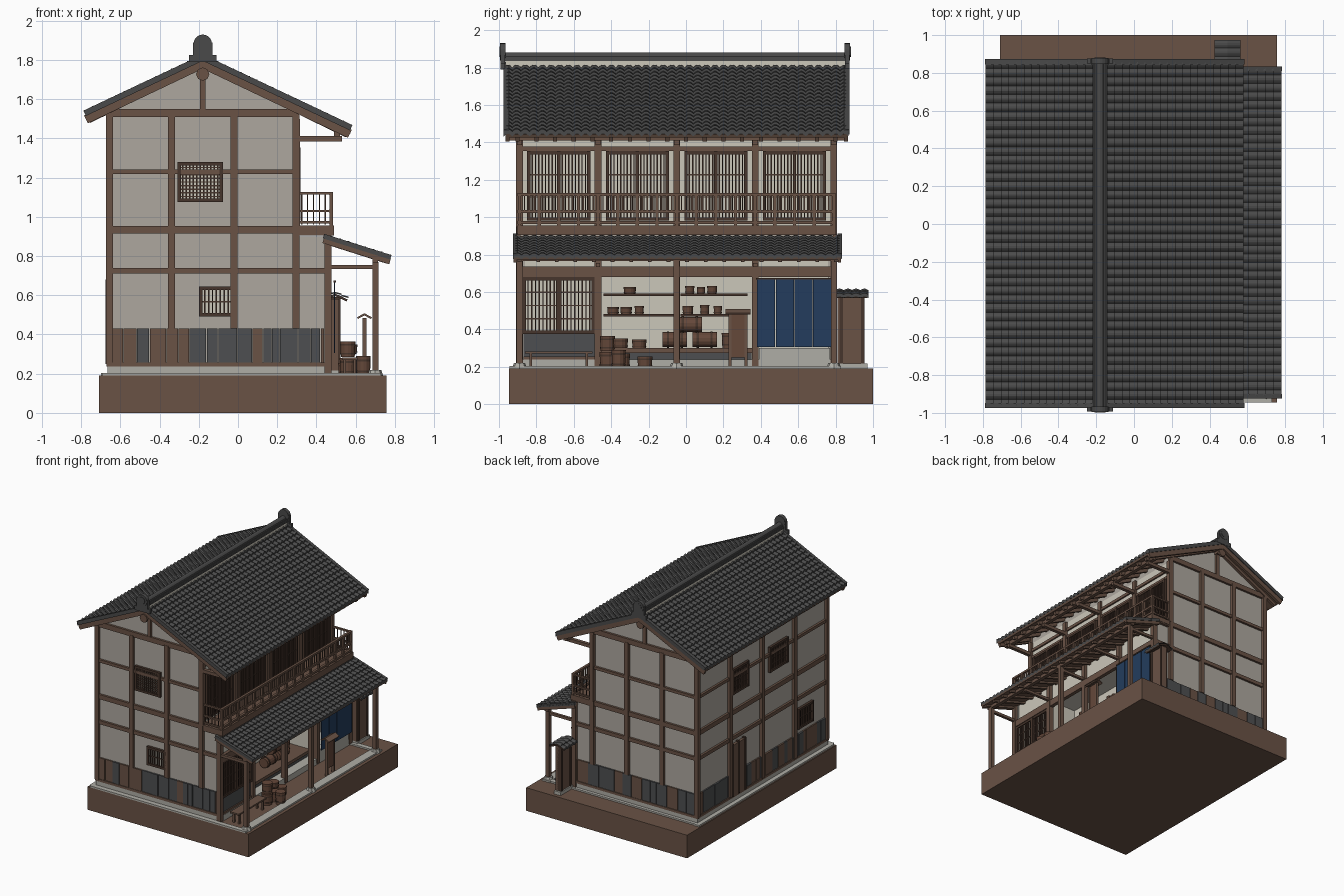
import bpy, bmesh, math, random
from mathutils import Matrix, Vector

random.seed(4)
if "Cube" in bpy.data.objects:
    bpy.data.objects.remove(bpy.data.objects["Cube"])

COLOURS = {"wood": (.142, .085, .06), "dark_wood": (.062, .036, .025), "plaster": (.42, .39, .345),
           "pale_plaster": (.6, .57, .49), "roof_tile": (.068, .068, .068), "slate_board": (.075, .078, .082),
           "indigo": (.017, .046, .11), "stone": (.43, .42, .38), "barrel_wood": (.13, .065, .042)}
MATS = {}
for key, rgb in COLOURS.items():
    m = bpy.data.materials.new(key)
    m.use_nodes = True
    m.diffuse_color = (*rgb, 1)
    m.node_tree.nodes["Principled BSDF"].inputs["Base Color"].default_value = (*rgb, 1)
    MATS[key] = m

parts = {}


def mesh(part, mat):
    return parts.setdefault(part, (bmesh.new(), mat))[0]


def box(part, mat, x0, x1, y0, y1, z0, z1):
    mid = Vector((x0 + x1, y0 + y1, z0 + z1)) / 2
    m = Matrix.Translation(mid) @ Matrix.Diagonal((x1 - x0, y1 - y0, z1 - z0, 1))
    bmesh.ops.create_cube(mesh(part, mat), size=1, matrix=m)


def slab(part, mat, axis, d0, d1, a0, a1, z0, z1):
    """Box on a wall: d is depth along the wall normal, a runs along the wall."""
    if axis == "x":
        box(part, mat, d0, d1, a0, a1, z0, z1)
    else:
        box(part, mat, a0, a1, d0, d1, z0, z1)


def bar(part, mat, p, q, y0, y1, h):
    """Sloping timber from p to q in the xz plane, with its top on that line."""
    d = Vector((q[0] - p[0], 0, q[1] - p[1]))
    n = d.normalized().cross(Vector((0, 1, 0)))
    up = n if n.z > 0 else -n
    mid = Vector(((p[0] + q[0]) / 2, (y0 + y1) / 2, (p[1] + q[1]) / 2)) - up * h / 2
    m = Matrix((d, Vector((0, y1 - y0, 0)), n * h)).transposed().to_4x4()
    bmesh.ops.create_cube(mesh(part, mat), size=1, matrix=Matrix.Translation(mid) @ m)


def tub(part, x, y, z, r, h, lying=False, top=1.12):
    """Hooped tub standing on z, or lying along y with its middle at z."""
    m = Matrix.Translation((x, y, z if lying else z + h / 2))
    if lying:
        m = m @ Matrix.Rotation(math.pi / 2, 4, "X")
    bmesh.ops.create_cone(mesh(part, "barrel_wood"), cap_ends=True, segments=14,
                          radius1=r, radius2=r * top, depth=h, matrix=m)
    for s in (-.28, .28):
        bmesh.ops.create_cone(mesh(part + "_hoops", "dark_wood"), cap_ends=True, segments=14, radius1=r * 1.1,
                              radius2=r * 1.1, depth=h * .1, matrix=m @ Matrix.Translation((0, 0, h * s)))


def lattice(part, axis, d, out, a0, a1, z0, z1, nv, nh, back="pale_plaster", t=.007):
    """Framed window; out is +1 or -1, the side it faces."""
    def layer(name, mat, depth, *rest):
        slab(name, mat, axis, *sorted((d, d + out * depth)), *rest)
    layer(part + "_paper", back, .006, a0, a1, z0, z1)
    for a in (a0, a1):
        layer(part, "dark_wood", .022, a - .009, a + .009, z0 - .009, z1 + .009)
    for z in (z0, z1):
        layer(part, "dark_wood", .02, a0, a1, z - .009, z + .009)
    for i in range(1, nv):
        a = a0 + (a1 - a0) * i / nv
        layer(part, "dark_wood", .015, a - t / 2, a + t / 2, z0, z1)
    for i in range(1, nh):
        z = z0 + (z1 - z0) * i / nh
        layer(part, "dark_wood", .013, a0, a1, z - t / 2, z + t / 2)


def tiles(part, top, eave, y0, y1, cols, courses, hump=.014, step=.014, k=5):
    """Stepped courses of rounded tiles."""
    bm = mesh(part, "roof_tile")
    rows = [(t / courses, l) for i in range(courses) for t, l in ((i, 0), (i + 1, step))] + [(1, -.012)]
    grid = []
    for t, lift in rows:
        x, z = (top[j] + (eave[j] - top[j]) * t for j in (0, 1))
        grid.append([bm.verts.new((x, y0 + (y1 - y0) * i / (cols * k),
                                   z + lift + hump * abs(math.sin(math.pi * i / k)))) for i in range(cols * k + 1)])
    for r, s in zip(grid, grid[1:]):
        for i in range(cols * k):
            f = (r[i], s[i], s[i + 1], r[i + 1])
            bm.faces.new(f if eave[0] > top[0] else f[::-1])


FRONT, BACK = -.885, .785
BAYS = [-.89, -.47, -.05, .37, .79]
POSTS = [-.655, -.34, -.02, .295]
RX, RZ, SLOPE = -.18, 1.805, .475


def roof_z(x):
    return RZ - SLOPE * abs(x - RX)


# Ground block, stone footing and porch edging
box("base", "wood", -.71, .757, -.945, 1, 0, .19)
box("footing", "stone", -.665, .47, -.9, .8, .19, .238)
box("porch_edge", "stone", .66, .73, -.93, .83, .19, .203)
for y in (-.925, .805):
    box("porch_edge", "stone", -.69, .73, y - .02, y + .02, .19, .203)
box("porch_edge", "stone", -.7, -.66, -.93, .83, .19, .203)

# Plaster body: gabled upper storey, lower core and wings round the open shop
bm = mesh("upper_walls", "plaster")
outline = [(-.65, .74), (.29, .74), (.29, roof_z(.29) - .03), (RX, RZ - .03), (-.65, roof_z(-.65) - .03)]
face = bm.faces.new([bm.verts.new((x, FRONT, z)) for x, z in outline])
ext = bmesh.ops.extrude_face_region(bm, geom=[face])["geom"]
bmesh.ops.translate(bm, verts=[v for v in ext if isinstance(v, bmesh.types.BMVert)], vec=(0, BACK - FRONT, 0))
bmesh.ops.recalc_face_normals(bm, faces=bm.faces[:])
box("lower_walls", "plaster", -.65, .2, FRONT, BACK, .22, .76)
for y in (FRONT, BACK - .025):
    box("lower_walls", "plaster", .19, .455, y, y + .025, .22, .9)
box("shop_wall", "pale_plaster", .2, .22, -.86, .76, .2, .75)
box("shop_wall", "pale_plaster", .22, .45, -.86, .76, .735, .9)
box("upper_facade", "pale_plaster", .285, .296, -.88, .78, .955, 1.5)
for y in (BAYS[1], BAYS[3]):
    box("shop_partition", "pale_plaster", .22, .45, y - .01, y + .01, .2, .74)

# Gable framing and weatherboards, the same at both ends
for d, out in ((FRONT, -1), (BACK, 1)):
    def timber(x0, x1, z0, z1, depth):
        slab("gable_frame", "wood", "y", *sorted((d, d + out * depth)), x0, x1, z0, z1)
    for x in POSTS:
        timber(x - .018, x + .018, .25 if x < -.6 else .43, 1.52, .022)
    timber(.442, .478, .22, .91, .022)
    timber(RX - .015, RX + .015, 1.54, 1.76, .016)
    for z, x1, h in ((.725, .46, .015), (.935, .49, .019), (1.23, .3, .012), (1.53, .31, .021), (.246, .47, .01)):
        timber(-.672, x1, z - h, z + h, .018)
    x = -.637
    while x < .44:
        w = min(random.uniform(.04, .1), .442 - x)
        kind = random.choice(("wood", "slate_board", "slate_board"))
        slab("gable_boards_" + kind, kind, "y", *sorted((d, d + out * random.uniform(.01, .016))),
             x, x + w - .004, .255, .43)
        x += w

# Rear long wall: frame, boards, windows and door
for y in BAYS:
    box("rear_frame", "wood", -.674, -.65, y - .018, y + .018, .25, 1.53)
for z, h in ((.725, .015), (.935, .019), (1.23, .012), (1.52, .02), (.246, .01)):
    box("rear_frame", "wood", -.668, -.65, -.9, .8, z - h, z + h)
y = -.87
while y < .77:
    w = min(random.uniform(.04, .1), .772 - y)
    kind = random.choice(("wood", "slate_board", "slate_board"))
    box("rear_boards_" + kind, kind, -.65 - random.uniform(.01, .016), -.65, y, y + w - .004, .255, .43)
    y += w
for y0, y1 in ((.14, .34), (-.37, -.15)):
    lattice("rear_window", "x", -.65, -1, y0, y1, 1.09, 1.28, 10, 4, "wood")
lattice("rear_low_window", "x", -.65, -1, -.7, -.52, .48, .63, 8, 2, "wood")
box("rear_door", "wood", -.672, -.65, .19, .35, .25, .67)
for y in (.19, .27, .35):
    box("rear_door_frame", "dark_wood", -.677, -.65, y - .008, y + .008, .25, .68)

# Gable windows
lattice("gable_window", "y", FRONT, -1, -.3, -.085, 1.085, 1.27, 12, 10)
lattice("gable_low_window", "y", FRONT, -1, -.19, -.03, .5, .635, 8, 2)

# Balcony storey
for y in BAYS:
    box("upper_posts", "wood", .28, .315, y - .018, y + .018, .95, 1.5)
    box("eave_brackets", "wood", .3, .53, y - .014, y + .014, 1.385, 1.412)
for z in (1.365, 1.43):
    box("upper_lintels", "wood", .285, .308, -.89, .79, z - .012, z + .012)
for y0, y1 in zip(BAYS, BAYS[1:]):
    for a in (y0 + .05, (y0 + y1) / 2):
        lattice("upper_window", "x", .296, 1, a, a + .16, .99, 1.345, 9, 3)
box("balcony_floor", "wood", .28, .49, -.9, .8, .905, .955)
for z in (.972, 1.03, 1.12):
    box("balcony_rails", "wood", .465, .485, -.9, .8, z - .008, z + .008)
    for y in (-.89, .79):
        box("balcony_rails", "wood", .3, .48, y - .008, y + .008, z - .006, z + .006)
for i in range(65):
    y, wide = -.89 + 1.68 * i / 64, i % 4 == 0
    w = .009 if wide else .0035
    box("balusters", "wood" if wide else "dark_wood", .475 - w, .475 + w, y - w, y + w, .955 if wide else 1.03, 1.12)
for i in range(5):
    for y in (-.89, .79):
        x = .325 + .03 * i
        box("end_balusters", "dark_wood", x - .003, x + .003, y - .003, y + .003, .96, 1.12)

# Main roof: decks, rafters, bargeboards, tiles
for x, courses in ((.58, 19), (-.785, 15)):
    z, s = roof_z(x), 1 if x > RX else -1
    bar("roof_deck", "wood", (RX, RZ - .002), (x, z - .002), -.96, .86, .018)
    for y in (-.965, .845):
        bar("bargeboard", "wood", (RX, RZ), (x, z), y, y + .022, .045)
    for y in (-.975, .845):
        bar("verge_tiles", "roof_tile", (RX, RZ + .024), (x + s * .004, z + .024), y, y + .028, .03)
    for i in range(18):
        y = -.9 + .1 * i
        bar("rafters", "wood", (RX, RZ - .015), (x - s * .02, z - .015), y - .011, y + .011, .026)
    tiles("main_roof_tiles", (RX, RZ), (x, z), -.975, .87, 40, courses)
box("eave_purlin", "wood", .49, .52, -.95, .85, 1.41, 1.442)
box("ridge_purlin", "wood", RX - .02, RX + .02, -.955, .85, 1.73, 1.765)

# Ridge with plaster bands and round end ornaments
box("ridge_band", "pale_plaster", RX - .03, RX + .03, -.965, .855, 1.79, 1.838)
box("ridge_course", "roof_tile", RX - .038, RX + .038, -.985, .87, 1.836, 1.85)
box("ridge_course", "roof_tile", RX - .03, RX + .03, -.985, .87, 1.85, 1.862)
turn = Matrix.Rotation(math.pi / 2, 4, "X")
bmesh.ops.create_cone(mesh("ridge_cap", "roof_tile"), cap_ends=True, segments=12, radius1=.022, radius2=.022,
                      depth=1.855, matrix=Matrix.Translation((RX, -.058, 1.858)) @ turn)
for y, out in ((-.98, -1), (.863, 1)):
    box("ridge_end", "roof_tile", RX - .07, RX + .07, y - .012, y + .012, 1.79, 1.825)
    box("ridge_end", "roof_tile", RX - .05, RX + .05, y - .012, y + .012, 1.82, 1.89)
    for r, depth, name, off in ((.046, .03, "ridge_end", 0), (.028, .006, "ridge_end_boss", out * .015)):
        bmesh.ops.create_cone(mesh(name, "roof_tile"), cap_ends=True, segments=20, radius1=r, radius2=r, depth=depth,
                              matrix=Matrix.Translation((RX, y + off, 1.884)) @ turn)
    bmesh.ops.create_cone(mesh("gable_pendant", "wood"), cap_ends=True, segments=8, radius1=.034, radius2=.034,
                          depth=.02, matrix=Matrix.Translation((RX, y - out * .015, 1.728)) @ turn)

# Porch roof on posts
top, eave = (.44, .895), (.78, .787)
bar("porch_deck", "wood", top, eave, -.915, .82, .016)
tiles("porch_roof_tiles", top, eave, -.925, .835, 39, 8, .011, .011)
for y in (-.925, .81):
    bar("porch_verge", "roof_tile", (top[0], top[1] + .018), (eave[0] + .003, eave[1] + .018), y, y + .024, .024)
    bar("porch_barge", "wood", top, eave, y + .004, y + .02, .03)
for i in range(18):
    bar("porch_rafters", "wood", (.45, .88), (.765, .78), -.9 + .0995 * i, -.88 + .0995 * i, .02)
box("porch_beam", "wood", .685, .715, -.92, .82, .765, .795)
for i, y in enumerate(BAYS):
    box("porch_ties", "wood", .45, .715, y - .011, y + .011, .733, .755)
    box("shop_posts", "wood", .44, .478, y - .018, y + .018, .2, .9)
    if i % 2 == 0:
        box("porch_posts", "wood", .685, .717, y - .016, y + .016, .21, .77)
        bmesh.ops.create_cone(mesh("post_stones", "stone"), cap_ends=True, segments=8, radius1=.04, radius2=.03,
                              depth=.03, matrix=Matrix.Translation((.7, y, .205)))
box("shop_lintel", "wood", .445, .475, -.89, .79, .68, .735)

# Lattice bay and curtained doorway
box("lattice_bay_panel", "slate_board", .43, .458, -.87, -.49, .25, .375)
box("lattice_bay_sill", "wood", .43, .468, -.87, -.49, .235, .255)
for a in (-.865, -.675):
    lattice("shop_lattice", "x", .45, 1, a, a + .18, .385, .67, 9, 4)
for i in range(4):
    y = .38 + .1 * i
    box("door_curtain", "indigo", .49, .496, y, y + .097, .305, .668)
box("curtain_rod", "dark_wood", .486, .5, .375, .785, .666, .676)
box("door_step", "stone", .42, .47, .39, .77, .19, .3)

# Shop counter, shelves and wares
box("counter_panel", "slate_board", .24, .39, -.45, .35, .19, .275)
box("counter_top", "wood", .22, .41, -.455, .355, .275, .3)
for z in (.475, .585):
    for y0, y1 in ((-.44, -.06), (-.03, .33)):
        box("shelves", "dark_wood", .22, .31, y0, y1, z - .006, z + .006)
for y, z, r, h in ((-.3, .591, .03, .035), (.02, .591, .022, .04), (.08, .591, .02, .035), (.14, .591, .024, .04),
                   (-.39, .481, .028, .04), (-.32, .481, .028, .04), (-.25, .481, .022, .045), (.01, .481, .026, .045),
                   (.1, .481, .022, .05), (.17, .481, .02, .045), (-.25, .3, .035, .045), (.23, .3, .035, .08)):
    tub("shop_wares", .265, y, z, r, h)
for y, z in ((-.06, .345), (.1, .345), (.02, .425)):
    tub("lying_barrel", .32, y, z, .04, .13, True, 1)
for x, y, z, r, h in ((.56, -.42, .19, .038, .09), (.56, -.42, .285, .036, .08), (.64, -.36, .19, .034, .1),
                      (.57, -.34, .19, .036, .08), (.57, -.35, .3, .036, .05), (.55, -.22, .19, .036, .065)):
    tub("porch_tub", x, y, z, r, h)

# Bench and standing notice board
box("bench", "wood", .53, .61, -.86, -.5, .27, .283)
for x in (.545, .595):
    for y in (-.83, -.53):
        box("bench", "wood", x - .007, x + .007, y - .007, y + .007, .19, .272)
box("notice_board", "barrel_wood", .638, .652, .23, .325, .25, .48)
for y in (.235, .32):
    box("notice_posts", "wood", .635, .655, y - .008, y + .008, .19, .485)
for s in (-1, 1):
    bar("notice_roof", "wood", (.645, .508), (.645 + s * .038, .488), .21, .345, .01)

# Side screen wall with its own small roof
box("screen_wall", "wood", .475, .515, .81, .955, .215, .58)
box("screen_footing", "stone", .465, .525, .81, .97, .19, .217)
for y in (.83, .945):
    box("screen_posts", "dark_wood", .468, .522, y - .01, y + .01, .215, .59)
for s in (-1, 1):
    tiles("screen_roof_tiles", (.495, .61), (.495 + s * .068, .58), .8, .975, 4, 2, .008, .006)
    bar("screen_roof_deck", "dark_wood", (.495, .609), (.495 + s * .064, .579), .805, .97, .012)

# Turn every collected part into an object
for name, (bm, mat) in parts.items():
    data = bpy.data.meshes.new(name)
    bm.to_mesh(data)
    bm.free()
    data.materials.append(MATS[mat])
    bpy.context.collection.objects.link(bpy.data.objects.new(name, data))
